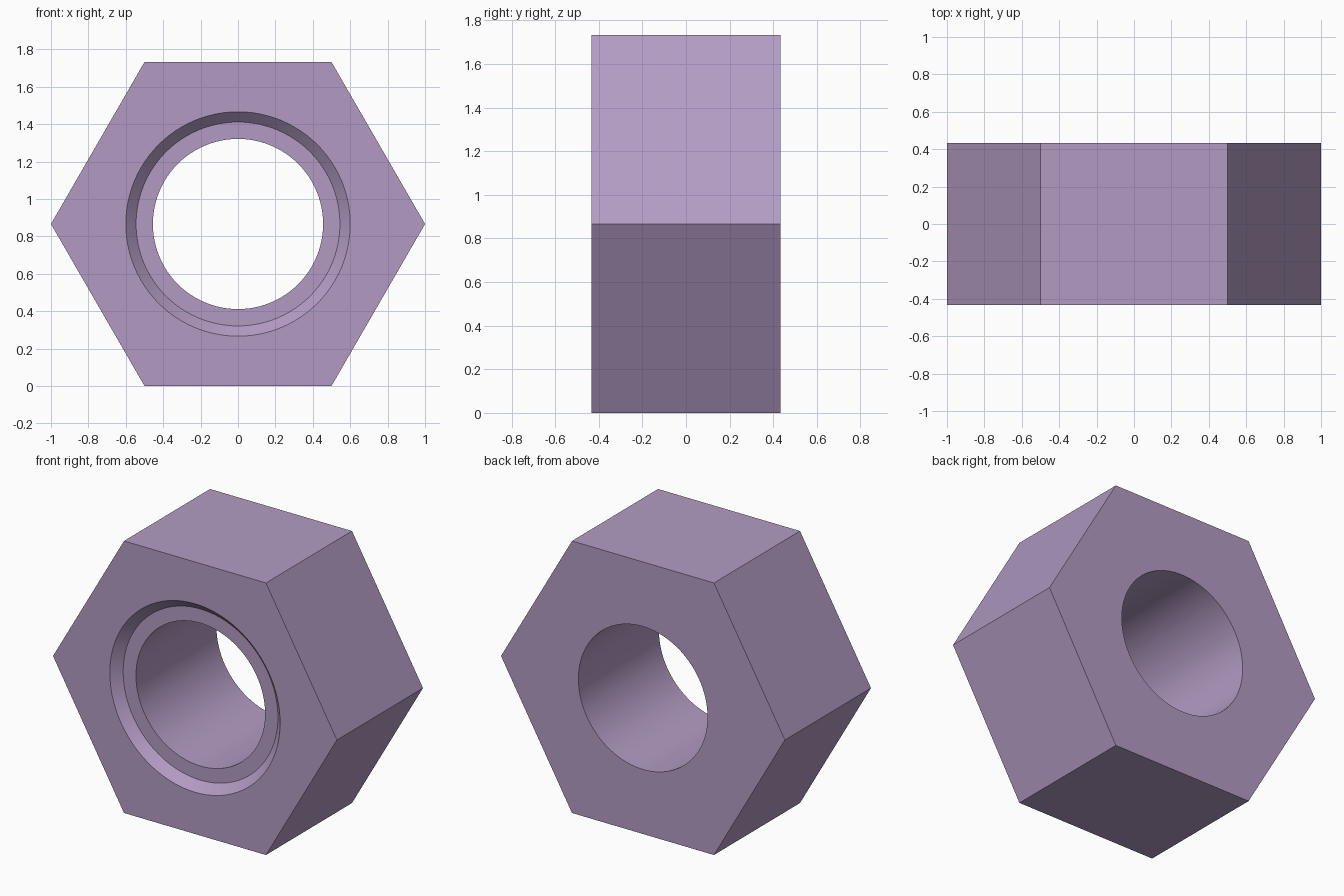
import bpy, bmesh
from math import cos, sin, pi, sqrt, radians

if "Cube" in bpy.data.objects:
    bpy.data.objects.remove(bpy.data.objects["Cube"])

SEG = 96                 # segments round the bore (multiple of 6)
H = sqrt(3) / 2          # centre height of the hexagon
D = 0.433                # half thickness

bm = bmesh.new()

def ring(n, r, y):
    return [bm.verts.new((r * cos(2 * pi * i / n), y, H + r * sin(2 * pi * i / n)))
            for i in range(n)]

def bridge(a, b):
    n = len(a)
    for i in range(n):
        j = (i + 1) % n
        bm.faces.new((a[i], a[j], b[j], b[i]))

def cap(hexa, circ):
    # one polygon per side, between the hexagon edge and its arc of the hole
    k = SEG // 6
    for s in range(6):
        arc = [circ[(s * k + i) % SEG] for i in range(k + 1)]
        bm.faces.new([hexa[s], hexa[(s + 1) % 6]] + arc[::-1])

# outer hexagon
hex_front, hex_back = ring(6, 1, -D), ring(6, 1, D)
bridge(hex_front, hex_back)

# chamfer, ledge and bore, from front to back
profile = [(0.60, -D), (0.545, -D + 0.056), (0.455, -D + 0.056), (0.455, D)]
rings = [ring(SEG, r, y) for r, y in profile]
for a, b in zip(rings, rings[1:]):
    bridge(a, b)

# front and back faces
cap(hex_front, rings[0])
cap(hex_back, rings[-1])
bmesh.ops.recalc_face_normals(bm, faces=bm.faces)

mesh = bpy.data.meshes.new("hex_nut")
bm.to_mesh(mesh)
bm.free()
nut = bpy.data.objects.new("hex_nut", mesh)
bpy.context.collection.objects.link(nut)

mat = bpy.data.materials.new("mauve")
mat.diffuse_color = (0.45, 0.33, 0.55, 1)
mat.use_nodes = True
mat.node_tree.nodes["Principled BSDF"].inputs["Base Color"].default_value = mat.diffuse_color
mesh.materials.append(mat)

bpy.context.view_layer.objects.active = nut
nut.select_set(True)
bpy.ops.object.shade_smooth_by_angle(angle=radians(30))
